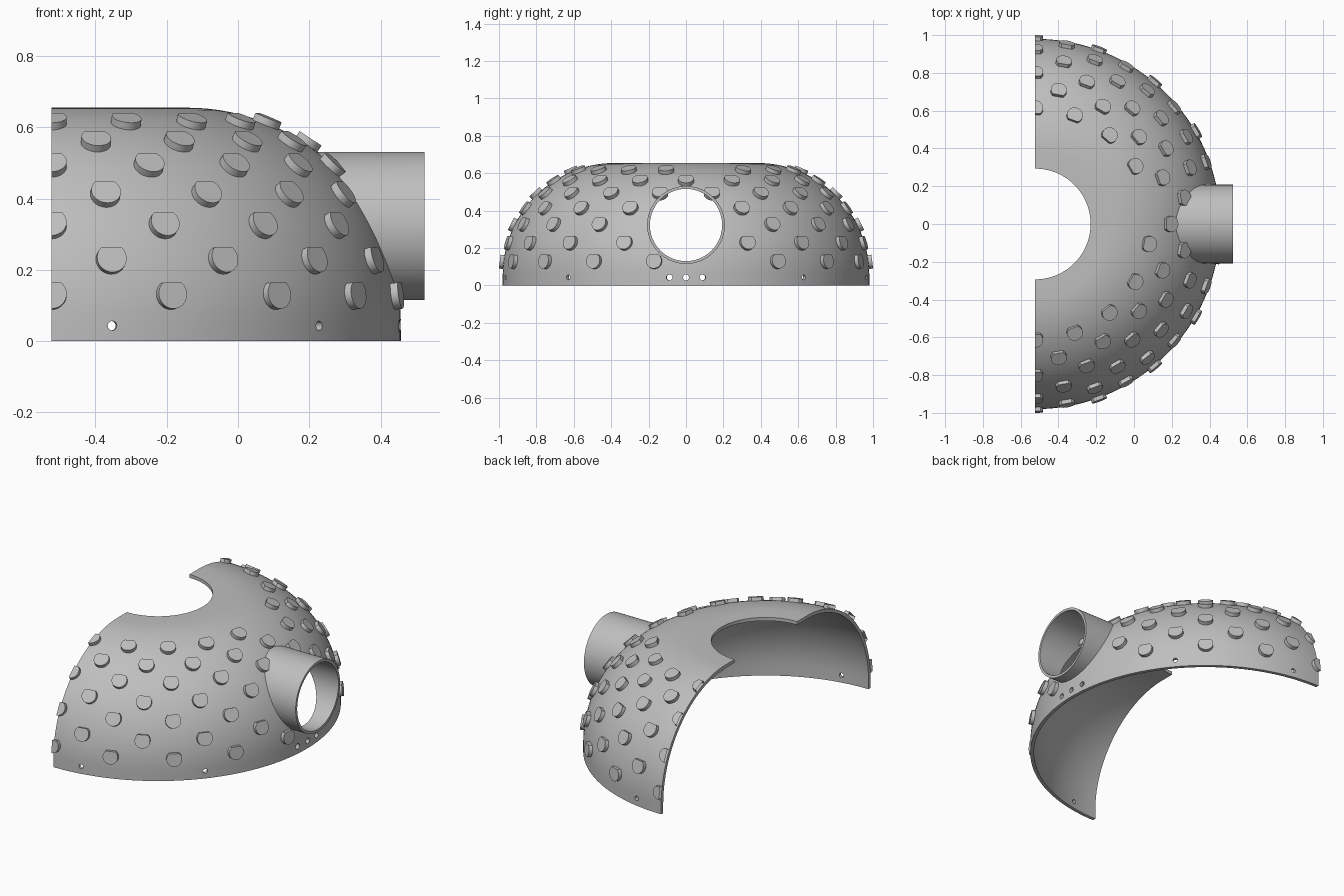
import bpy, bmesh, math
from mathutils import Matrix, Vector

if "Cube" in bpy.data.objects:
    bpy.data.objects.remove(bpy.data.objects["Cube"])

AXIS_X = -0.523             # vertical axis of the half dome, also the cut plane
CORE_R, CORE_Z = 0.38, 0.055  # centre of the rounded shoulder
SHOULDER = 0.6
WALL = 0.02
PORT_Z = 0.323

grey = bpy.data.materials.new("plain grey")
grey.use_nodes = True
grey.diffuse_color = (0.52, 0.52, 0.52, 1)
grey.node_tree.nodes["Principled BSDF"].inputs["Base Color"].default_value = (0.52, 0.52, 0.52, 1)


def make_object(name, bm):
    bmesh.ops.recalc_face_normals(bm, faces=bm.faces)
    mesh = bpy.data.meshes.new(name)
    bm.to_mesh(mesh)
    bm.free()
    mesh.materials.append(grey)
    obj = bpy.data.objects.new(name, mesh)
    bpy.context.collection.objects.link(obj)
    return obj


def activate(obj):
    bpy.ops.object.select_all(action='DESELECT')
    obj.select_set(True)
    bpy.context.view_layer.objects.active = obj


def subtract(obj, cutter):
    cutter.hide_render = True
    mod = obj.modifiers.new("cut", 'BOOLEAN')
    mod.operation = 'DIFFERENCE'
    mod.solver = 'EXACT'
    mod.object = cutter
    activate(obj)
    bpy.ops.object.modifier_apply(modifier=mod.name)


def shoulder_arc(radius, steps=32):
    """Quarter arc in (r, z), from the side up to the flat top."""
    angles = [math.pi / 2 * i / steps for i in range(steps + 1)]
    return [(CORE_R + radius * math.cos(a), CORE_Z + radius * math.sin(a)) for a in angles]


def half_revolve(name, profile):
    """Sweep a closed (r, z) outline half a turn and cap both ends."""
    bm = bmesh.new()
    verts = [bm.verts.new((AXIS_X, -r, z)) for r, z in profile]
    edges = [bm.edges.new((v, verts[i - 1])) for i, v in enumerate(verts)]
    bmesh.ops.spin(bm, geom=verts + edges, cent=(AXIS_X, 0, 0), axis=(0, 0, 1),
                   angle=math.pi, steps=96, use_duplicate=False)
    bmesh.ops.holes_fill(bm, edges=[e for e in bm.edges if e.is_boundary], sides=0)
    return make_object(name, bm)


def add_cylinder(bm, centre, direction, radius, depth, segments):
    matrix = Matrix.Translation(centre) @ Vector(direction).to_track_quat('Z', 'Y').to_matrix().to_4x4()
    bmesh.ops.create_cone(bm, cap_ends=True, segments=segments, radius1=radius,
                          radius2=radius, depth=depth, matrix=matrix)


def radial(degrees):
    a = math.radians(degrees)
    return Vector((math.sin(a), -math.cos(a), 0))


# Half dome shell with an open crown
outer = shoulder_arc(SHOULDER)
inner = shoulder_arc(SHOULDER - WALL)
base_r = CORE_R + SHOULDER
crown_r = 0.293
top_z = CORE_Z + SHOULDER
dome = half_revolve("dome_shell", [(base_r, 0)] + outer + [(crown_r, top_z), (crown_r, top_z - WALL)]
                    + inner[::-1] + [(base_r - WALL, 0)])

# Port tube, trimmed to the inside of the shell
bm = bmesh.new()
add_cylinder(bm, (0.312, 0, PORT_Z), (1, 0, 0), 0.208, 0.422, 96)
tube = make_object("port_tube", bm)

bm = bmesh.new()
add_cylinder(bm, (0.4, 0, PORT_Z), (1, 0, 0), 0.193, 0.8, 96)
bore = make_object("bore_cutter", bm)

mid = shoulder_arc(SHOULDER - WALL * 0.8)
cavity = half_revolve("cavity_cutter", [(0.1, -0.1), (mid[0][0], -0.1)] + mid + [(0.1, mid[-1][1])])

# Small fixing holes around the rim
bm = bmesh.new()
for degrees in (10, 50, 84.8, 90, 95.2, 130, 170):
    out = radial(degrees)
    size = 0.016 if 80 < degrees < 100 else 0.013
    add_cylinder(bm, Vector((AXIS_X, 0, 0.043)) + out * base_r, out, size, 0.12, 24)
rim_holes = make_object("rim_hole_cutter", bm)

subtract(tube, bore)
subtract(tube, cavity)
subtract(dome, bore)
subtract(dome, rim_holes)
for helper in (bore, cavity, rim_holes):
    bpy.data.objects.remove(helper)


# Raised studs: discs with a flat upper edge, in staggered rows
def add_stud(bm, degrees, z):
    lift = math.asin((z - CORE_Z) / SHOULDER)
    out = radial(degrees)
    normal = out * math.cos(lift) + Vector((0, 0, math.sin(lift)))
    up = Vector((0, 0, math.cos(lift))) - out * math.sin(lift)
    side = up.cross(normal)
    centre = Vector((AXIS_X, 0, CORE_Z)) + out * CORE_R + normal * SHOULDER
    rim = []
    for i in range(25):
        a = math.radians(50 - 280 * i / 24)
        rim.append(centre + side * 0.042 * math.cos(a) + up * 0.042 * math.sin(a))
    low = [bm.verts.new(p - normal * 0.01) for p in rim]
    high = [bm.verts.new(p + normal * 0.02) for p in rim]
    bm.faces.new(low)
    bm.faces.new(high[::-1])
    for i in range(len(rim)):
        bm.faces.new((low[i - 1], low[i], high[i], high[i - 1]))


row_heights = (0.13, 0.228, 0.325, 0.41, 0.49, 0.555, 0.61)
skipped = {0: (100,), 1: (90,), 2: (80, 100), 3: (90,), 6: (100,)}  # around the port
bm = bmesh.new()
for row, z in enumerate(row_heights):
    for degrees in range(10 * (row % 2), 181, 20):
        if degrees not in skipped.get(row, ()):
            add_stud(bm, degrees, z)
bmesh.ops.bisect_plane(bm, geom=bm.verts[:] + bm.edges[:] + bm.faces[:],
                       plane_co=(AXIS_X, 0, 0), plane_no=(1, 0, 0), clear_inner=True)
bmesh.ops.holes_fill(bm, edges=[e for e in bm.edges if e.is_boundary], sides=0)
studs = make_object("grip_studs", bm)

for obj in (dome, tube, studs):
    activate(obj)
    bpy.ops.object.shade_smooth_by_angle(angle=math.radians(30))
